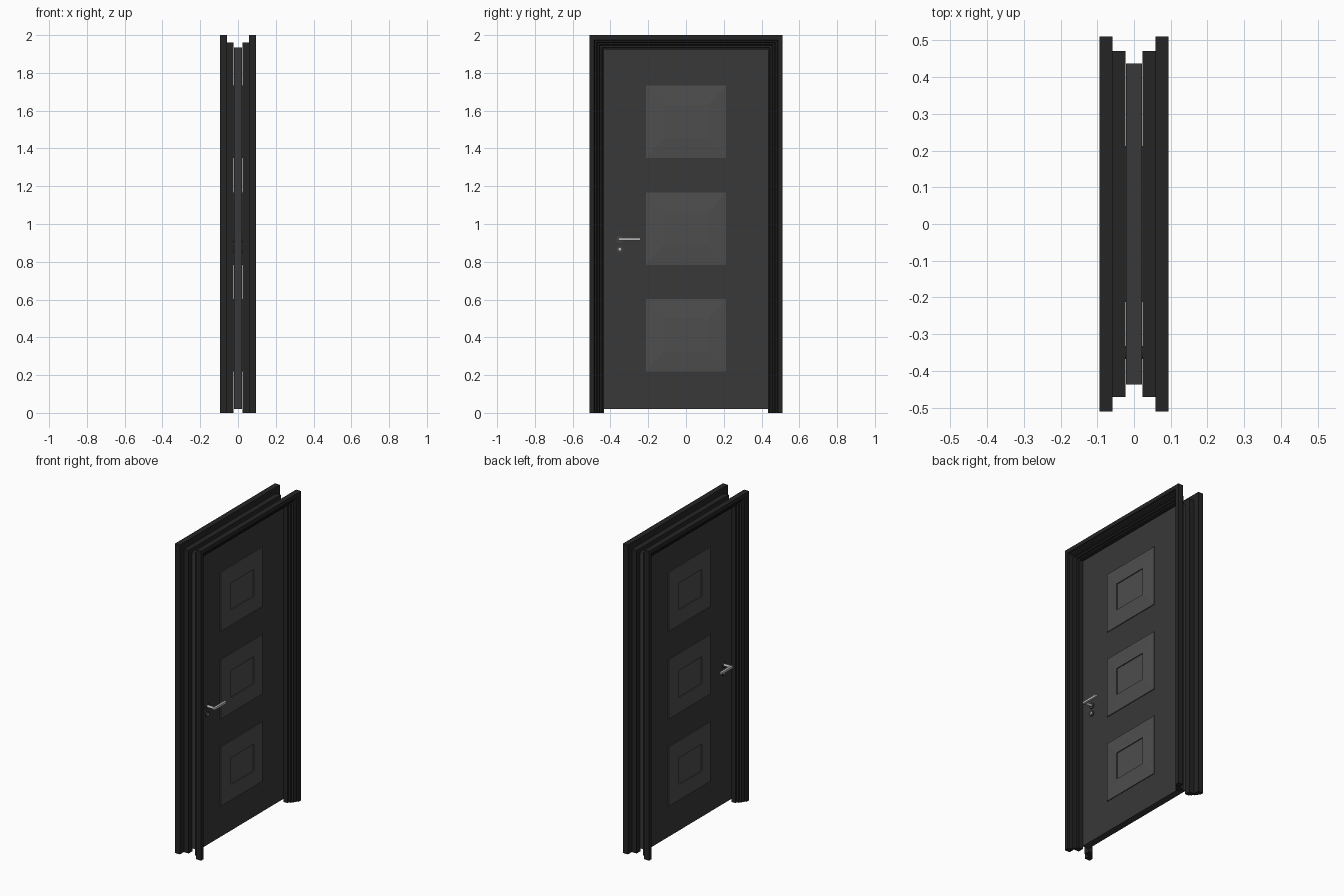
import bpy, bmesh
from math import pi
from mathutils import Matrix, Vector

if "Cube" in bpy.data.objects:
    bpy.data.objects.remove(bpy.data.objects["Cube"])


def material(name, r, g, b):
    m = bpy.data.materials.new(name)
    m.diffuse_color = (r, g, b, 1)
    m.use_nodes = True
    m.node_tree.nodes["Principled BSDF"].inputs["Base Color"].default_value = m.diffuse_color
    return m


FRAME = material("frame_black", 0.018, 0.018, 0.018)
LEAF = material("leaf_charcoal", 0.04, 0.04, 0.041)
PANEL = material("panel_grey", 0.075, 0.075, 0.075)
METAL = material("metal", 0.5, 0.5, 0.5)
DARK = material("dark_metal", 0.06, 0.06, 0.06)


def finish(bm, name, mat, smooth=False):
    bmesh.ops.recalc_face_normals(bm, faces=bm.faces)
    me = bpy.data.meshes.new(name)
    bm.to_mesh(me)
    bm.free()
    me.materials.append(mat)
    ob = bpy.data.objects.new(name, me)
    bpy.context.collection.objects.link(ob)
    if smooth:
        bpy.ops.object.select_all(action='DESELECT')
        ob.select_set(True)
        bpy.context.view_layer.objects.active = ob
        bpy.ops.object.shade_smooth_by_angle()
    return ob


def box(name, lo, hi, mat, bevel=0):
    bm = bmesh.new()
    lo, hi = Vector(lo), Vector(hi)
    bmesh.ops.create_cube(bm, size=1, matrix=Matrix.Translation((lo + hi) / 2) @ Matrix.Diagonal((*(hi - lo), 1)))
    if bevel:
        bmesh.ops.bevel(bm, geom=bm.edges[:], offset=bevel, segments=3, affect='EDGES', profile=0.5)
    return finish(bm, name, mat, bevel > 0)


def disc(name, x0, x1, y, z, r, mat):
    # cylinder lying along x
    bm = bmesh.new()
    m = Matrix.Translation(((x0 + x1) / 2, y, z)) @ Matrix.Rotation(pi / 2, 4, 'Y')
    bmesh.ops.create_cone(bm, cap_ends=True, segments=24, radius1=r, radius2=r, depth=abs(x1 - x0), matrix=m)
    return finish(bm, name, mat, True)


def casing(name, s):
    # moulded profile (outset from opening, depth) swept with mitred corners
    prof = [(0, .023), (.037, .023), (.037, .058), (.077, .058), (.077, .094), (.052, .094),
            (.049, .084), (.040, .084), (.034, .074), (.026, .074), (.022, .062),
            (.012, .062), (.009, .050), (0, .050)]
    bm = bmesh.new()
    rings = []
    for side, top in ((-1, 0), (-1, 1), (1, 1), (1, 0)):
        rings.append([bm.verts.new((s * x, side * (.434 + d), (1.923 + d) * top)) for d, x in prof])
    n = len(prof)
    for a, b in zip(rings, rings[1:]):
        for i in range(n):
            j = (i + 1) % n
            bm.faces.new((a[i], a[j], b[j], b[i]))
    bm.faces.new(rings[0])
    bm.faces.new(rings[-1])
    finish(bm, name, FRAME)


def panel(name, s, zc):
    # nested rectangles: raised rim, sloped border, recessed centre field
    bm = bmesh.new()
    loops = []
    for hy, hz, x in ((.213, .192, .020), (.213, .192, .027), (.117, .087, .033),
                      (.117, .087, .027), (.114, .084, .027)):
        loops.append([bm.verts.new((s * x, a * hy, zc + b * hz))
                      for a, b in ((-1, -1), (1, -1), (1, 1), (-1, 1))])
    for p, q in zip(loops, loops[1:]):
        for i in range(4):
            j = (i + 1) % 4
            bm.faces.new((p[i], p[j], q[j], q[i]))
    bm.faces.new(loops[0])
    bm.faces.new(loops[-1])
    finish(bm, name, PANEL)


# door leaf
box("door_leaf", (-.022, -.437, .02), (.022, .437, 1.935), LEAF)

# both faces carry the same casing, panels and handle
for s, side in ((1, "right"), (-1, "left")):
    casing("casing_" + side, s)
    for i, zc in enumerate((.412, .976, 1.542)):
        panel(f"panel_{side}_{i + 1}", s, zc)
    y, z = -.35, .92
    disc("handle_rose_" + side, s * .02, s * .029, y, z, .018, DARK)
    disc("key_rose_" + side, s * .02, s * .029, y, z - .053, .017, DARK)
    disc("key_cylinder_" + side, s * .029, s * .031, y, z - .053, .007, METAL)
    disc("handle_neck_" + side, s * .028, s * .080, y, z, .008, METAL)
    xs = sorted((s * .072, s * .088))
    box("handle_lever_" + side, (xs[0], y - .009, z - .008), (xs[1], -.24, z + .008), METAL, .003)
